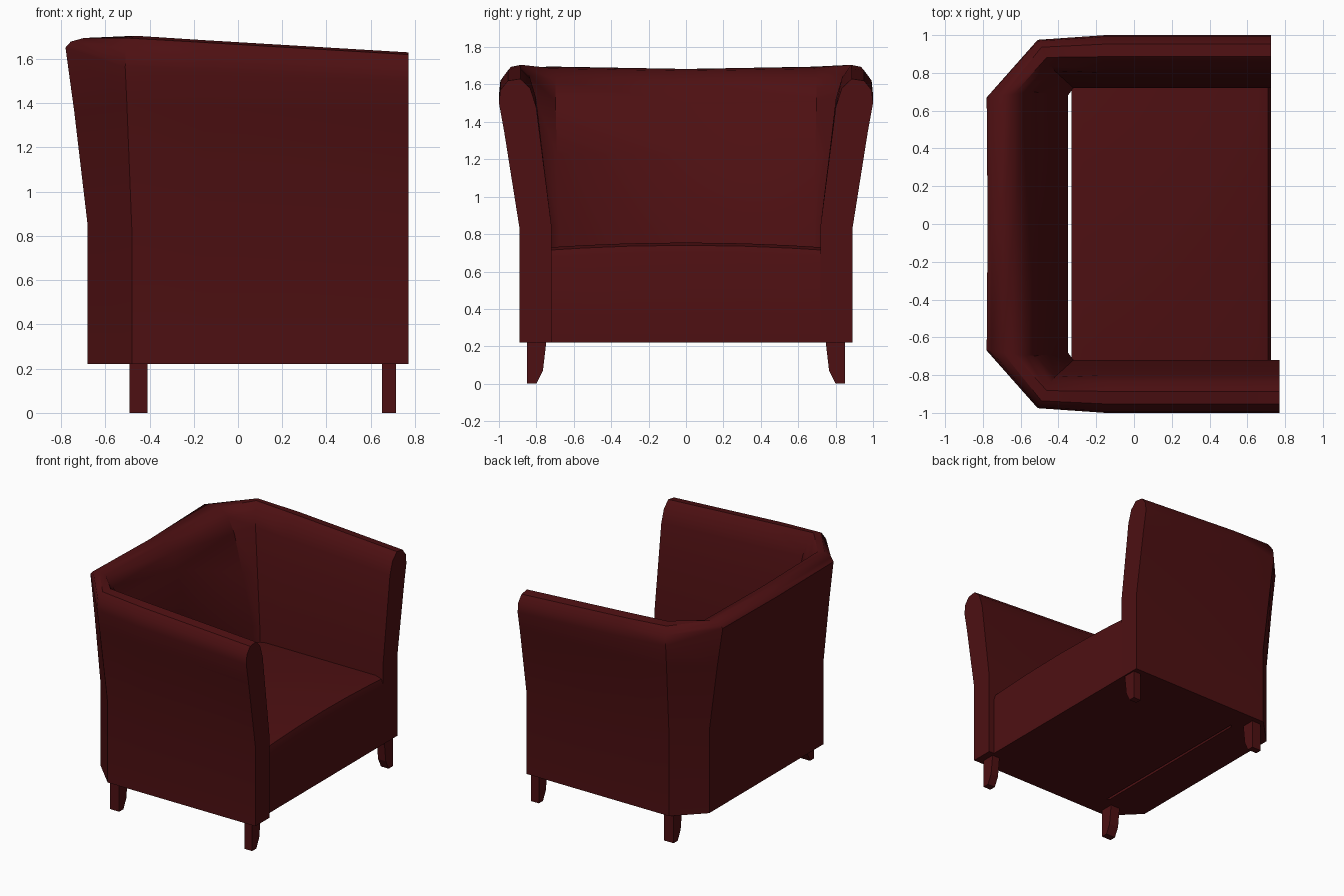
import bpy, bmesh

if "Cube" in bpy.data.objects:
    bpy.data.objects.remove(bpy.data.objects["Cube"])

red = bpy.data.materials.new("dark red leather")
red.diffuse_color = (0.075, 0.005, 0.006, 1)
red.use_nodes = True
red.node_tree.nodes["Principled BSDF"].inputs["Base Color"].default_value = red.diffuse_color


def loft(name, rings, angle=0.7):
    """Skin closed rings of equal length and cap both ends."""
    bm = bmesh.new()
    vs = [[bm.verts.new(p) for p in r] for r in rings]
    n = len(rings[0])
    for a, b in zip(vs, vs[1:]):
        for i in range(n):
            j = (i + 1) % n
            bm.faces.new((a[i], a[j], b[j], b[i]))
    bm.faces.new(vs[0])
    bm.faces.new(vs[-1])
    bmesh.ops.recalc_face_normals(bm, faces=bm.faces)
    me = bpy.data.meshes.new(name)
    bm.to_mesh(me)
    bm.free()
    me.materials.append(red)
    ob = bpy.data.objects.new(name, me)
    bpy.context.collection.objects.link(ob)
    bpy.ops.object.select_all(action='DESELECT')
    ob.select_set(True)
    bpy.context.view_layer.objects.active = ob
    if angle:
        bpy.ops.object.shade_smooth_by_angle(angle=angle)
    return ob


# Shell cross-sections: (inner to outer, flare amount, height)
ARM = [(0, 0, .22), (0, 0, .85), (0, .5, 1.2), (0, .9, 1.48), (.12, 1, 1.58),
       (.4, 1, 1.63), (.75, 1, 1.62), (.96, 1, 1.57), (1, 1, 1.5),
       (1, .75, 1.35), (1, 0, .83), (1, 0, .22)]
BACK = [(0, 0, .22), (0, 0, .85), (0, .5, 1.2), (0, .9, 1.46), (.12, 1, 1.56),
        (.4, 1, 1.62), (.65, 1, 1.63), (.9, 1, 1.615), (1, 1, 1.59),
        (1, .6, 1.32), (1, 0, .85), (1, 0, .22)]


def section(profile, side, in0, out0, in1, out1, ztop):
    ring = []
    for t, f, z in profile:
        p = []
        for k in (0, 1):
            lo = in0[k] + (out0[k] - in0[k]) * t
            hi = in1[k] + (out1[k] - in1[k]) * t
            p.append(lo + (hi - lo) * f)
        if z > .85:
            z = .85 + (z - .85) * (ztop - .85) / .78
        ring.append((p[0], p[1] * side, z))
    return ring


def half(side, front):
    def straight(x, ztop):
        return section(ARM, side, (x, .72), (x, .89), (x, .81), (x, 1.0), ztop)
    return [straight(front, 1.63), straight(-.15, 1.685),
            section(ARM, side, (-.32, .72), (-.48, .89), (-.43, .82), (-.51, .975), 1.705),
            section(BACK, side, (-.35, .68), (-.68, .69), (-.54, .70), (-.78, .67), 1.695)]


# Wraparound back and arms, one arm slightly longer
centre = section(BACK, 1, (-.35, 0), (-.68, 0), (-.54, 0), (-.775, 0), 1.683)
loft("back_and_arms", half(1, .725) + [centre] + half(-1, .77)[::-1])

# Seat with a gently crowned top
rings = []
for y in (-.72, -.55, -.3, 0, .3, .55, .72):
    d = .025 * (1 - min(1, abs(y) / .72) ** 2)
    rings.append([(-.33, y, .22), (-.33, y, .72 + d), (-.27, y, .73 + d),
                  (.66, y, .73 + d), (.71, y, .715 + d), (.725, y, .67 + d), (.725, y, .22)])
loft("seat", rings, 0.9)

# Tapered legs, flat on the outer side
LEG = [(.85, .24), (.85, 0), (.80, 0), (.765, .07), (.745, .24)]
for name, x0, x1 in (("front_leg", .65, .715), ("back_leg", -.49, -.41)):
    for s in (1, -1):
        loft(name, [[(x, y * s, z) for y, z in LEG] for x in (x0, x1)], 0)
